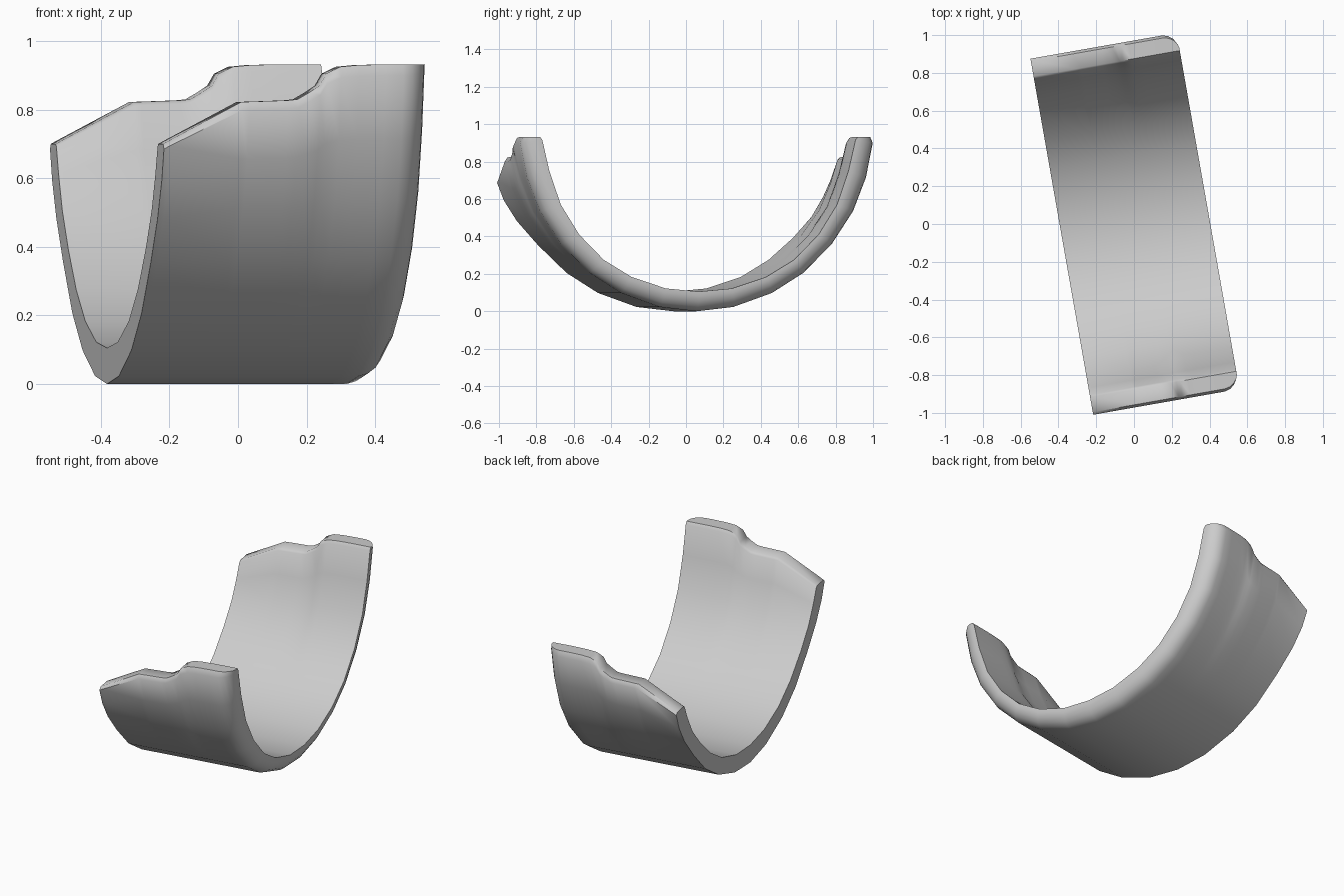
import bpy, bmesh, math

if "Cube" in bpy.data.objects:
    bpy.data.objects.remove(bpy.data.objects["Cube"])

# Half profiles (distance from centre, height), bottom to rim
OUTER = [(0, 0), (.2, .023), (.41, .098), (.58, .205), (.735, .36),
         (.85, .535), (.92, .715), (.957, .90), (.943, .932)]
INNER = [(0, .105), (.18, .122), (.365, .183), (.517, .275), (.65, .41),
         (.75, .57), (.812, .75), (.85, .915), (.862, .932)]
# Stations along the axis: position, rim height, rounding of the outer edge
STATIONS = [(-.388, .70, 0), (-.37, .71, 0), (-.157, .822, 0), (-.135, .823, 0),
            (-.02, .827, 0), (.01, .83, 0), (.045, .85, 0), (.075, .87, 0),
            (.095, .905, 0), (.137, .925, 0), (.19, .93, 0), (.27, .932, 0),
            (.322, .932, 0), (.35, .932, .08), (.373, .932, .25),
            (.39, .932, .5), (.398, .932, .78)]


def drop(z, top):
    # Lower the upper part of the wall to follow the stepped rim
    t = max(0, (z - .3) / .632)
    return z - (.932 - top) * t ** 1.5


def section(top, rounding):
    outer, inner = [], []
    for (ov, oz), (iv, iz) in zip(OUTER, INNER):
        outer.append((ov + (iv - ov) * rounding, drop(oz + (iz - oz) * rounding, top)))
        inner.append((iv, drop(iz, top)))

    def both_sides(half):
        return [(-v, z) for v, z in reversed(half)] + half[1:]
    return both_sides(outer) + both_sides(inner)[::-1]


bm = bmesh.new()
rings = [[bm.verts.new((u, v, z)) for v, z in section(top, r)] for u, top, r in STATIONS]
n = len(rings[0])

# Shell walls and rims
for a, b in zip(rings, rings[1:]):
    for i in range(n):
        j = (i + 1) % n
        bm.faces.new((a[i], b[i], b[j], a[j]))

# End faces
for ring in (rings[0], rings[-1]):
    for i in range(n // 2 - 1):
        bm.faces.new((ring[i], ring[i + 1], ring[n - 2 - i], ring[n - 1 - i]))
bmesh.ops.recalc_face_normals(bm, faces=bm.faces)

mesh = bpy.data.meshes.new("curved_shell")
bm.to_mesh(mesh)
bm.free()
shell = bpy.data.objects.new("curved_shell", mesh)
bpy.context.collection.objects.link(shell)
shell.rotation_euler.z = math.radians(10)
bpy.context.view_layer.objects.active = shell
shell.select_set(True)
bpy.ops.object.shade_smooth_by_angle(angle=math.radians(50))
